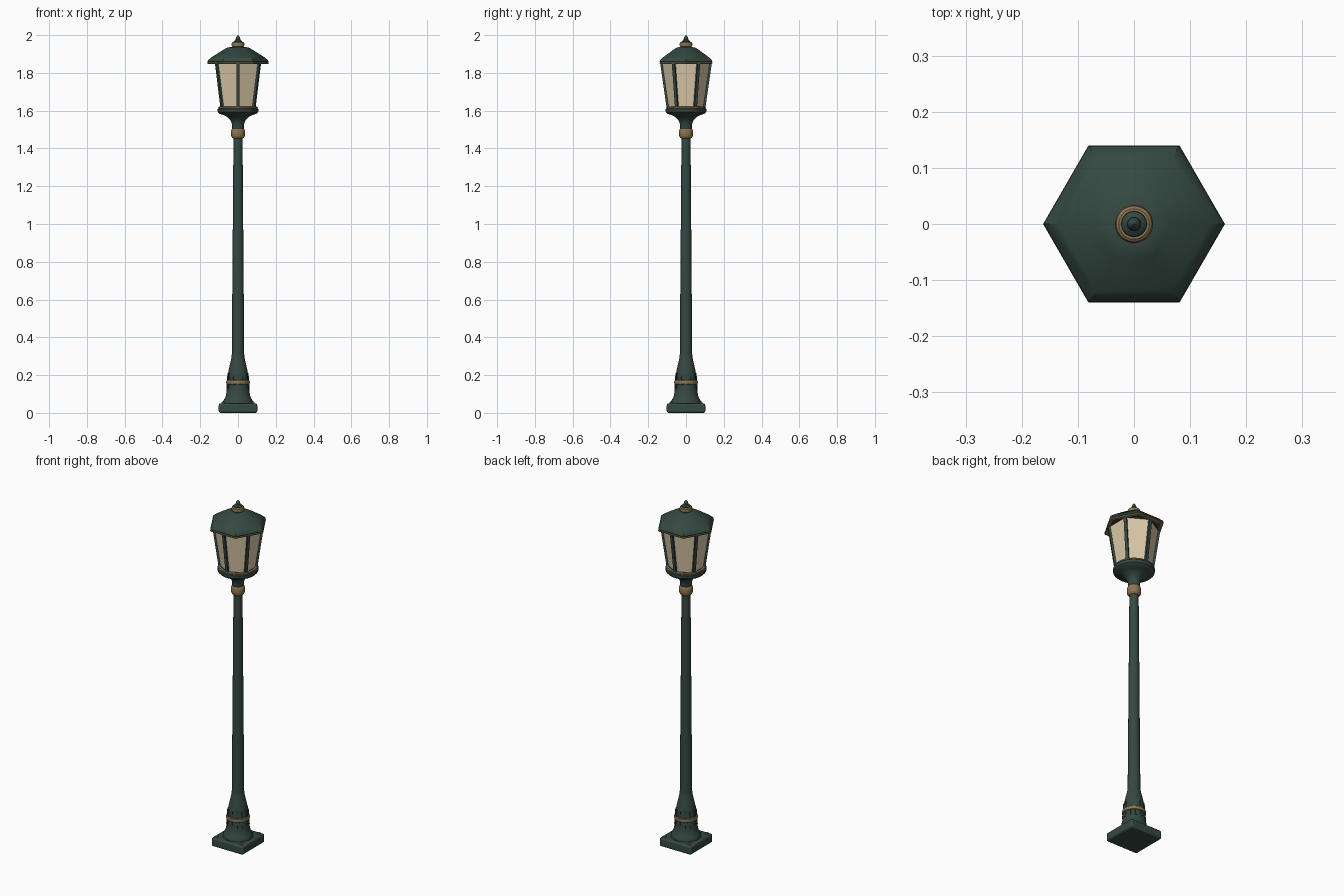
import bpy, bmesh
from math import sin, cos, pi, radians
from mathutils import Vector

if "Cube" in bpy.data.objects:
    bpy.data.objects.remove(bpy.data.objects["Cube"])


def material(name, color):
    m = bpy.data.materials.new(name)
    m.diffuse_color = (*color, 1)
    m.use_nodes = True
    m.node_tree.nodes["Principled BSDF"].inputs["Base Color"].default_value = m.diffuse_color
    return m


GREEN = material("dark_green_paint", (0.035, 0.065, 0.055))
BRASS = material("aged_brass", (0.26, 0.18, 0.085))
GLASS = material("warm_glass", (0.72, 0.60, 0.40))


def finish(name, bm, mat, angle=35):
    bmesh.ops.recalc_face_normals(bm, faces=bm.faces)
    me = bpy.data.meshes.new(name)
    bm.to_mesh(me)
    bm.free()
    ob = bpy.data.objects.new(name, me)
    bpy.context.collection.objects.link(ob)
    me.materials.append(mat)
    bpy.ops.object.select_all(action='DESELECT')
    ob.select_set(True)
    bpy.context.view_layer.objects.active = ob
    bpy.ops.object.shade_smooth_by_angle(angle=radians(angle))
    return ob


def lathe(name, profile, mat, n=32, turn=0, closed=False):
    """Revolve (radius, z) points; closed makes a ring, otherwise ends are capped."""
    bm = bmesh.new()
    rings = [[bm.verts.new((r * cos(2 * pi * i / n + turn), r * sin(2 * pi * i / n + turn), z))
              for i in range(n)] for r, z in profile]
    pairs = list(zip(rings, rings[1:]))
    if closed:
        pairs.append((rings[-1], rings[0]))
    else:
        bm.faces.new(rings[0])
        bm.faces.new(rings[-1])
    for a, b in pairs:
        for i in range(n):
            j = (i + 1) % n
            bm.faces.new((a[i], a[j], b[j], b[i]))
    return finish(name, bm, mat)


def bar(name, p, q, radial, tangential, mat):
    """Box strut from p to q, oriented outward from the z axis."""
    p, q = Vector(p), Vector(q)
    mid = (p + q) / 2
    out = Vector((mid.x, mid.y, 0)).normalized()
    side = Vector((-out.y, out.x, 0))
    bm = bmesh.new()
    ends = [[bm.verts.new(c + out * radial * a + side * tangential * b)
             for a, b in ((-1, -1), (1, -1), (1, 1), (-1, 1))] for c in (p, q)]
    bm.faces.new(ends[0])
    bm.faces.new(ends[1])
    for i in range(4):
        j = (i + 1) % 4
        bm.faces.new((ends[0][i], ends[0][j], ends[1][j], ends[1][i]))
    return finish(name, bm, mat)


def polar(r, a, z):
    return (r * cos(a), r * sin(a), z)


# square foot plate with softened edges
bm = bmesh.new()
bmesh.ops.create_cube(bm, size=1)
for v in bm.verts:
    v.co = (v.co.x * 0.204, v.co.y * 0.204, (v.co.z + 0.5) * 0.05)
plate = finish("foot_plate", bm, GREEN)
bev = plate.modifiers.new("bevel", 'BEVEL')
bev.width, bev.segments = 0.01, 3

# anchor bolts
for i in range(4):
    a = pi / 4 + i * pi / 2
    bolt = lathe(f"anchor_bolt_{i}", [(0.009, 0.045), (0.009, 0.056), (0.006, 0.059)], BRASS, 6)
    bolt.location = polar(0.112, a, 0)

# pedestal, shaft and base ribs
lathe("pedestal", [(0.08, 0.045), (0.08, 0.058), (0.074, 0.07), (0.066, 0.085), (0.061, 0.11),
                   (0.057, 0.15), (0.054, 0.20), (0.050, 0.225), (0.042, 0.26),
                   (0.035, 0.29), (0.033, 0.31)], GREEN)
lathe("post_shaft", [(0.033, 0.30), (0.024, 1.46)], GREEN, 24)
for i in range(12):
    a = 2 * pi * i / 12
    bar(f"pedestal_rib_{i}", polar(0.058, a, 0.12), polar(0.052, a, 0.21), 0.004, 0.004, GREEN)


def band(name, r, z, half_h, depth):
    """Rounded brass ring."""
    pts = [(r - depth, z - half_h)] + [(r - depth * 0.5 * (1 - cos(t)), z + half_h * sin(t))
           for t in (-pi / 2, -pi / 4, 0, pi / 4, pi / 2)] + [(r - depth, z + half_h)]
    return lathe(name, pts, BRASS, closed=True)


band("base_band", 0.063, 0.162, 0.012, 0.012)

# collar and cup beneath the lantern
lathe("neck_collar", [(0.025, 1.452), (0.032, 1.457), (0.036, 1.467), (0.036, 1.495),
                      (0.032, 1.505), (0.025, 1.51)], BRASS)
lathe("lantern_cup", [(0.030, 1.50), (0.032, 1.53), (0.040, 1.55), (0.058, 1.567), (0.076, 1.577),
                      (0.098, 1.583), (0.107, 1.592), (0.108, 1.608), (0.102, 1.615)], GREEN)
band("cup_band", 0.105, 1.615, 0.007, 0.012)

# six glass panes and the corner bars between them
T = pi / 6
lathe("glass_panes", [(0.095, 1.61), (0.131, 1.858)], GLASS, 6, T)
for i in range(6):
    a = T + i * pi / 3
    b = a + pi / 3
    bar(f"corner_bar_{i}", polar(0.096, a, 1.61), polar(0.132, a, 1.86), 0.006, 0.008, GREEN)
    bar(f"top_rail_{i}", polar(0.131, a, 1.848), polar(0.131, b, 1.848), 0.005, 0.005, GREEN)
    bar(f"bottom_rail_{i}", polar(0.097, a, 1.618), polar(0.097, b, 1.618), 0.005, 0.005, GREEN)

# hexagonal roof with a thin brass edge
lathe("roof", [(0.125, 1.852), (0.158, 1.852), (0.161, 1.860), (0.158, 1.868), (0.135, 1.886),
               (0.10, 1.908), (0.068, 1.928), (0.055, 1.935), (0.030, 1.937)], GREEN, 6)
lathe("roof_edge", [(0.14, 1.848), (0.160, 1.848), (0.162, 1.853), (0.160, 1.857), (0.14, 1.857)],
      BRASS, 6, closed=True)

# finial
band("finial_ring", 0.034, 1.95, 0.014, 0.014)
lathe("finial", [(0.024, 1.93), (0.024, 1.960), (0.022, 1.968), (0.012, 1.976), (0.012, 1.982),
                 (0.008, 1.992), (0.001, 2.0)], GREEN)
